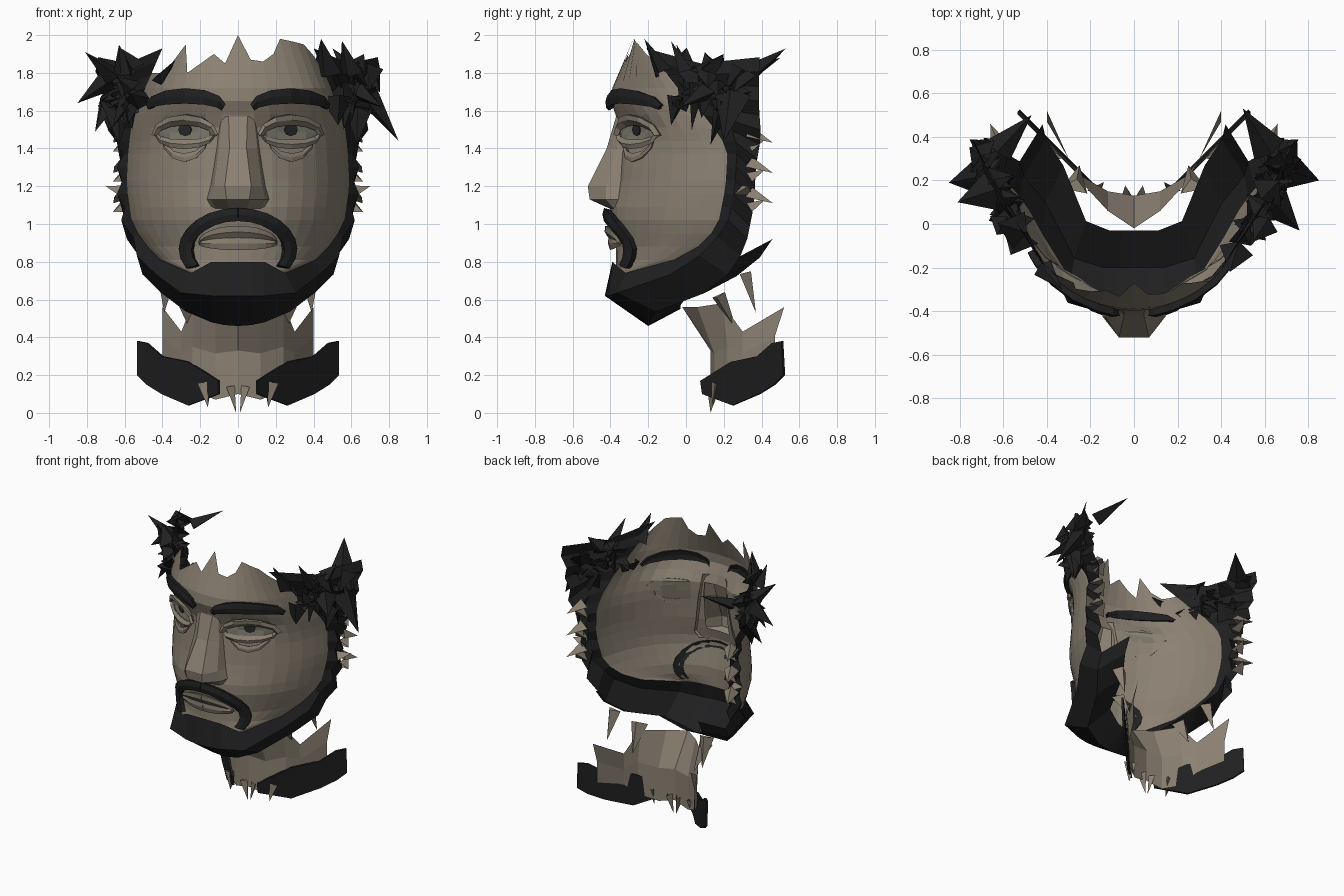
import bpy, bmesh, math, random
from mathutils import Vector

random.seed(4)
cube = bpy.data.objects.get("Cube")
if cube:
    bpy.data.objects.remove(cube)


def material(name, *colour):
    mat = bpy.data.materials.new(name)
    mat.use_nodes = True
    mat.diffuse_color = (*colour, 1)
    mat.node_tree.nodes["Principled BSDF"].inputs["Base Color"].default_value = (*colour, 1)
    return mat


SKIN = material("warm grey skin", .26, .22, .17)
LIP = material("muted lip", .2, .17, .13)
EYE = material("dull eye", .2, .19, .15)
HAIR = material("black hair", .014, .014, .015)
IRIS = material("dark iris", .02, .02, .02)


def make(name, verts, faces, mat, mirror=True, thick=0):
    """Flat-shaded mesh with normals pointing away from the head's axis."""
    bm = bmesh.new()
    points = [bm.verts.new(v) for v in verts]
    for face in faces:
        bm.faces.new([points[i] for i in face])
    bmesh.ops.recalc_face_normals(bm, faces=bm.faces)
    outward = 0
    for face in bm.faces:
        centre = face.calc_center_median()
        outward += face.normal.dot(Vector((centre.x, centre.y - .35, 0))) * face.calc_area()
    if outward < 0:
        bmesh.ops.reverse_faces(bm, faces=bm.faces)
    mesh = bpy.data.meshes.new(name)
    bm.to_mesh(mesh)
    bm.free()
    mesh.materials.append(mat)
    obj = bpy.data.objects.new(name, mesh)
    bpy.context.collection.objects.link(obj)
    if thick:
        solid = obj.modifiers.new("Thickness", "SOLIDIFY")
        solid.thickness, solid.offset = thick, 0
    if mirror:
        obj.modifiers.new("Mirror", "MIRROR")


def loft(name, rows, mat, mirror=True, thick=0, skip=lambda row, column: False):
    """Quads between neighbouring rows of points."""
    n = len(rows[0])
    faces = [(r * n + c, r * n + c + 1, (r + 1) * n + c + 1, (r + 1) * n + c)
             for r in range(len(rows) - 1) for c in range(n - 1) if not skip(r, c)]
    make(name, [point for row in rows for point in row], faces, mat, mirror, thick)


def sample(table, key, column):
    """Linear lookup in a table sorted by its first column, held at both ends."""
    key = min(max(key, table[0][0]), table[-1][0])
    for low, high in zip(table, table[1:]):
        if key <= high[0]:
            mix = (key - low[0]) / (high[0] - low[0])
            return low[column] + (high[column] - low[column]) * mix


# Face surface: centre profile (z, y) and skin boundary (z, x, y)
PROFILE = [(.7, -.37), (.9, -.37), (1, -.4), (1.1, -.4), (1.2, -.37), (1.4, -.35),
           (1.55, -.36), (1.64, -.4), (1.72, -.39), (2, -.27)]
EDGE = [(.74, .25, -.32), (.8, .4, -.08), (.9, .5, .1), (1, .56, .17), (1.2, .59, .21),
        (1.4, .58, .22), (1.55, .56, .12), (1.7, .5, -.02), (2, .37, -.27)]


def surface(x, z):
    """Depth of the face: an elliptical bend from centre to edge, with eye sockets."""
    def bulge(s):
        return 1 - math.sqrt(1 - .95 * s * s)
    bend = bulge(min(abs(x) / sample(EDGE, z, 1), 1)) / bulge(1)
    front, back = sample(PROFILE, z, 1), sample(EDGE, z, 2)
    socket = .05 * math.exp(-((abs(x) - .27) / .13) ** 2 - ((z - 1.5) / .07) ** 2)
    return front + (back - front) * bend + socket


def arc(x, z, width, height, start=-90, end=90, count=7):
    """Points (x, z) on an ellipse, angles measured from its top."""
    angles = [math.radians(start + (end - start) * k / (count - 1)) for k in range(count)]
    return [(x + width * math.sin(a), z + height * math.cos(a)) for a in angles]


def strip(name, upper, lower, mat, lift, thick):
    """Mirrored band lying on the face between two (x, z) lines."""
    middle = [((a + c) / 2, (b + d) / 2) for (a, b), (c, d) in zip(upper, lower)]
    rows = [[(x, surface(x, z) - rise, z) for x, z in line]
            for line, rise in ((upper, lift), (middle, lift * 1.5), (lower, lift))]
    loft(name, rows, mat, thick=thick)


# Skin of the face, with a torn upper rim and an opening behind the nose
COLUMNS = 10
LEVELS = [.74 + .07 * k for k in range(18)]
SKIN_LEVELS = LEVELS[:15]
TEARS = [0, 0, 0, 0, .05, .15, 0, .05, .1, .05, .2, .07, .06, .1, .18, .17, .16, .15, .1, .05, 0]


def skin_point(column, z):
    x = sample(EDGE, z, 1) * math.sin(math.pi / 2 * column / COLUMNS)
    return x, surface(x, z), z


span = range(-COLUMNS, COLUMNS + 1)
skin = [[skin_point(c, z) for c in span] for z in SKIN_LEVELS]
skin.append([skin_point(c, 1.8 + tear) for c, tear in zip(span, TEARS)])
loft("face_skin", skin, SKIN, mirror=False,
     skip=lambda row, column: column in (COLUMNS - 1, COLUMNS) and 1.15 < LEVELS[row] < 1.45)

# Nose: height, ridge depth, ridge half width, base half width
nose = []
for z, y, ridge, base in [(1.57, -.37, .05, .1), (1.4, -.42, .045, .12), (1.2, -.52, .07, .15),
                          (1.13, -.51, .06, .17), (1.08, -.4, .05, .14)]:
    root = surface(base, z) + .02
    nose.append([(0, y, z), (ridge, y, z), (base * .85, (y + root) / 2, z), (base, root, z)])
loft("nose", nose, SKIN)

# Eyes: stacked bands between arcs that share their corners
def eye_arc(height, width=.15):
    return arc(.28, 1.47, width, height)


strip("eyeball", eye_arc(.06), eye_arc(-.03), EYE, .012, .02)
strip("upper_lid", eye_arc(.11, .17), eye_arc(.06), SKIN, .03, .02)
strip("lower_lid", eye_arc(-.03), eye_arc(-.07), SKIN, .025, .02)
strip("eye_bag", eye_arc(-.1, .12), eye_arc(-.14, .12), SKIN, .01, .02)
make("iris", [(x, surface(x, 1.5) - .035, z) for x, z in arc(.28, 1.5, .035, .035, 0, 315, 8)],
     [range(8)], IRIS, thick=.008)
strip("eyebrow", arc(.27, 1.63, .2, .085), arc(.27, 1.61, .19, .03), HAIR, .012, .04)


# Mouth and the moustache that rings it
def lip_arc(height):
    return arc(0, .9, .2, height, 0)


strip("upper_lip", lip_arc(.09), lip_arc(.03), LIP, .022, .02)
strip("lower_lip", lip_arc(.03), lip_arc(-.035), SKIN, .022, .02)
strip("moustache", arc(0, .87, .3, .21, 0, 120, 9), arc(0, .86, .24, .16, 0, 120, 9),
      HAIR, .015, .04)

# Beard and side hair: from the skin boundary over a ridge, flaring back at the top
beard = [[(x, -.39, .8), (x, -.43 + x * x, .62), (x, -.2, .46 + x * x)] for x in (0, .07, .14)]
for k, z in enumerate(LEVELS):
    x, y = sample(EDGE, z, 1), sample(EDGE, z, 2)
    low, flare, lump = max(0, 1 - z), max(0, z - 1.4), .015 * (-1) ** k
    edge = Vector((x, y, z))
    ridge = edge + Vector((.04 + lump + .3 * flare, .05 - .35 * low + .45 * flare,
                           -.4 * low - .15 * flare))
    back = ridge + Vector((-.03 + .35 * flare, .1 + .4 * low + .4 * flare, -.1 + .25 * flare))
    beard.append([edge, ridge, back])
loft("beard_and_hair", beard, HAIR)

# Underside of the beard, running inwards to the neck
jaw = [row[-1] for row in beard if row[-1][2] < .85]
loft("beard_underside", [[(x, y, z), (x * .8, y + .17, z + .09)] for x, y, z in jaw], HAIR)


def spikes(name, items, mat, sides=4, mirror=False):
    """Pointed tufts, each given by base centre, tip and base radius."""
    verts, faces = [], []
    for base, tip, radius in items:
        base, tip = Vector(base), Vector(tip)
        turn = (tip - base).to_track_quat("Z", "Y")
        first = len(verts)
        for x, y in arc(0, 0, radius, radius * .6, 0, 360, sides + 1)[:-1]:
            verts.append(base + turn @ Vector((x, y, 0)))
        verts.append(tip)
        faces += [(first + k, first + (k + 1) % sides, first + sides) for k in range(sides)]
    make(name, verts, faces, mat, mirror)


# Hair tufts: a random mass on each side plus its longest locks
def hair_mass(side, count=18):
    tufts = []
    for k in range(count):
        t = k / count
        base = Vector((side * (.52 + .18 * t), .38 * t - .05, random.uniform(1.62, 1.84)))
        sweep = Vector((side * random.uniform(0, .1), random.uniform(-.1, .08),
                        random.uniform(-.2, .13)))
        tufts.append((base, base + sweep, .09))
    return tufts


spikes("left_hair_tufts", hair_mass(1) + [
    ((.69, .25, 1.68), (.85, .2, 1.44), .1), ((.64, .1, 1.7), (.76, -.03, 1.62), .08),
    ((.62, .34, 1.8), (.5, .53, 1.93), .08), ((.47, -.12, 1.8), (.44, -.22, 1.98), .08),
    ((.6, 0, 1.8), (.55, -.08, 1.97), .07)], HAIR)
spikes("right_hair_tufts", hair_mass(-1) + [
    ((-.69, .22, 1.76), (-.85, .19, 1.64), .1), ((-.66, .15, 1.78), (-.81, .1, 1.91), .09),
    ((-.62, .34, 1.8), (-.47, .5, 1.88), .07), ((-.6, 0, 1.8), (-.63, -.05, 1.95), .07),
    ((-.42, -.2, 1.76), (-.33, -.3, 1.87), .05)], HAIR)
spikes("sideburn_locks", [((.58, .06, 1.75), (.56, .03, 1.5), .08),
                          ((.64, .2, 1.65), (.63, .13, 1.42), .09)], HAIR, mirror=True)

# Torn ear fragments
ears = []
for k in range(6):
    z, odd = 1.08 + .08 * k, k % 2
    ears.append(((.61, .34, z), (.61 + .05 * odd, .42 + .04 * odd, z + .05 - .1 * odd), .06))
ears.append(((.61, .3, 1.17), (.7, .33, 1.2), .06))
spikes("ear_fragments", ears, SKIN, 3, True)

# Neck columns: x, y, top and bottom; the upper rim leans with x
neck = []
for x, y, top, bottom in [(0, .13, .56, .1), (.12, .15, .56, .07), (.24, .22, .58, .12),
                          (.3, .3, .43, .2), (.4, .47, .56, .25)]:
    neck.append([(x, y + (x - .3) / 2, top), (x, y, (top + bottom) / 2), (x, y, bottom)])
loft("neck", neck, SKIN)
spikes("jaw_skin", [((.38, .31, .74), (.39, .37, .53), .06),
                    ((.27, .17, .62), (.25, .27, .43), .07)], SKIN, 3, True)
spikes("neck_tears", [((.04, .14, .14), (.01, .13, 0), .04),
                      ((.17, .16, .16), (.16, .14, .03), .05)], SKIN, 3, True)

# Collar: x, top and bottom
collar = [(.1, .17, .1), (.26, .27, .04), (.4, .3, .1), (.48, .37, .15), (.53, .38, .2)]
loft("collar", [[(x, x - .02, top), (x, x - .01, bottom)] for x, top, bottom in collar],
     HAIR, thick=.015)
